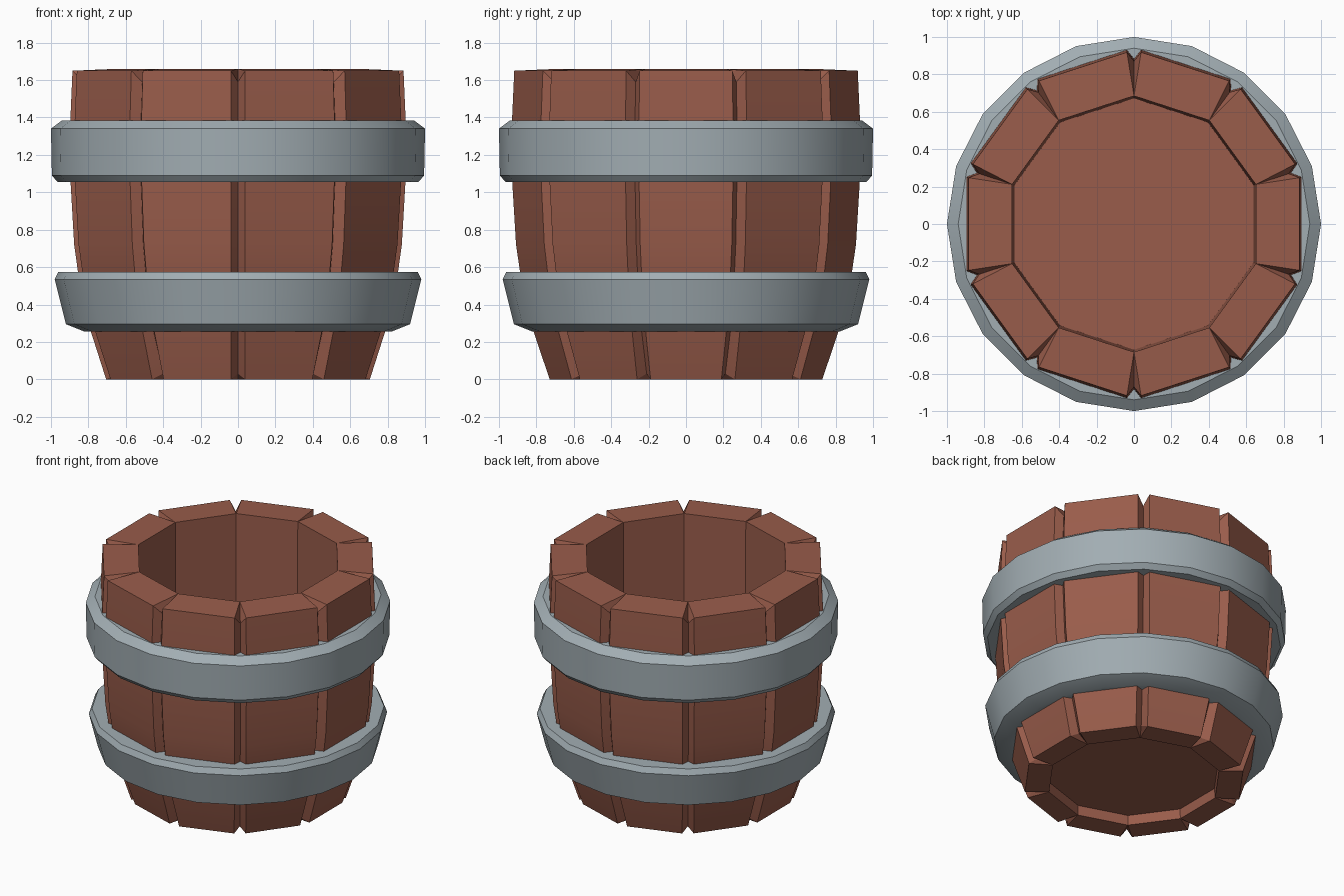
import bpy
import bmesh
from math import cos, sin, radians, pi

cube = bpy.data.objects.get("Cube")
if cube:
    bpy.data.objects.remove(cube)


def material(name, colour):
    m = bpy.data.materials.new(name)
    m.use_nodes = True
    m.diffuse_color = (*colour, 1)
    m.node_tree.nodes["Principled BSDF"].inputs["Base Color"].default_value = (*colour, 1)
    return m


def finish(name, bm, mat):
    bmesh.ops.recalc_face_normals(bm, faces=bm.faces)
    mesh = bpy.data.meshes.new(name)
    bm.to_mesh(mesh)
    bm.free()
    mesh.materials.append(mat)
    obj = bpy.data.objects.new(name, mesh)
    bpy.context.collection.objects.link(obj)
    bpy.ops.object.select_all(action='DESELECT')
    obj.select_set(True)
    bpy.context.view_layer.objects.active = obj
    bpy.ops.object.shade_smooth_by_angle(angle=radians(25))
    return obj


def ring(bm, count, radius, z, start=0.0):
    return [bm.verts.new((radius * cos(start + 2 * pi * i / count),
                          radius * sin(start + 2 * pi * i / count), z))
            for i in range(count)]


def bridge(bm, a, b):
    n = len(a)
    for i in range(n):
        j = (i + 1) % n
        bm.faces.new((a[i], a[j], b[j], b[i]))


wood = material("reddish brown wood", (0.32, 0.108, 0.07))
iron = material("grey iron", (0.36, 0.42, 0.45))

STAVES = 10
HALF = pi / STAVES
GAP = 0.04
GROOVE = 0.06


def stave_ring(bm, apothem, z, groove_z):
    """Decagon whose corners are cut by V grooves: edge, groove, edge."""
    verts = []
    corner = apothem / cos(HALF)
    for k in range(STAVES):
        a = HALF + 2 * HALF * k
        r, t = corner - GAP * sin(HALF), GAP * cos(HALF)
        for rad, side, h in ((r, -t, z), (corner - GROOVE, 0, groove_z), (r, t, z)):
            verts.append(bm.verts.new((rad * cos(a) - side * sin(a),
                                       rad * sin(a) + side * cos(a), h)))
    return verts


def rim(bm, outer, inner):
    """Stave end faces and the triangular notches between them."""
    for k in range(STAVES):
        n = (k + 1) % STAVES
        bm.faces.new((inner[k], outer[3 * k], outer[3 * k + 1]))
        bm.faces.new((inner[k], outer[3 * k + 1], outer[3 * k + 2]))
        bm.faces.new((inner[k], outer[3 * k + 2], outer[3 * n], inner[n]))


# Barrel body: grooved staves, open top, floor and recessed underside
bm = bmesh.new()
profile = [(0.705, 0, 0.03), (0.785, 0.25, 0.25), (0.855, 0.57, 0.57),
           (0.876, 0.72, 0.72), (0.895, 1.05, 1.05), (0.898, 1.35, 1.35),
           (0.885, 1.65, 1.59)]
shell = [stave_ring(bm, *p) for p in profile]
for low, high in zip(shell, shell[1:]):
    bridge(bm, low, high)
mouth = ring(bm, STAVES, 0.685, 1.66, HALF)
floor = ring(bm, STAVES, 0.672, 0.14, HALF)
rim(bm, shell[-1], mouth)
bridge(bm, mouth, floor)
bm.faces.new(floor)
foot = ring(bm, STAVES, 0.575, 0, HALF)
underside = ring(bm, STAVES, 0.57, 0.07, HALF)
rim(bm, shell[0], foot)
bridge(bm, foot, underside)
bm.faces.new(underside)
finish("barrel_staves", bm, wood)


# Hoops: closed bevelled bands
def hoop(name, section):
    bm = bmesh.new()
    rings = [ring(bm, 20, r, z) for r, z in section]
    for a, b in zip(rings, rings[1:] + rings[:1]):
        bridge(bm, a, b)
    finish(name, bm, iron)


hoop("lower_hoop", [(0.76, 0.255), (0.82, 0.255), (0.92, 0.295), (0.98, 0.535),
                    (0.96, 0.575), (0.82, 0.575)])
hoop("upper_hoop", [(0.86, 1.055), (0.965, 1.055), (0.995, 1.09), (1.0, 1.34),
                    (0.94, 1.385), (0.86, 1.385)])
